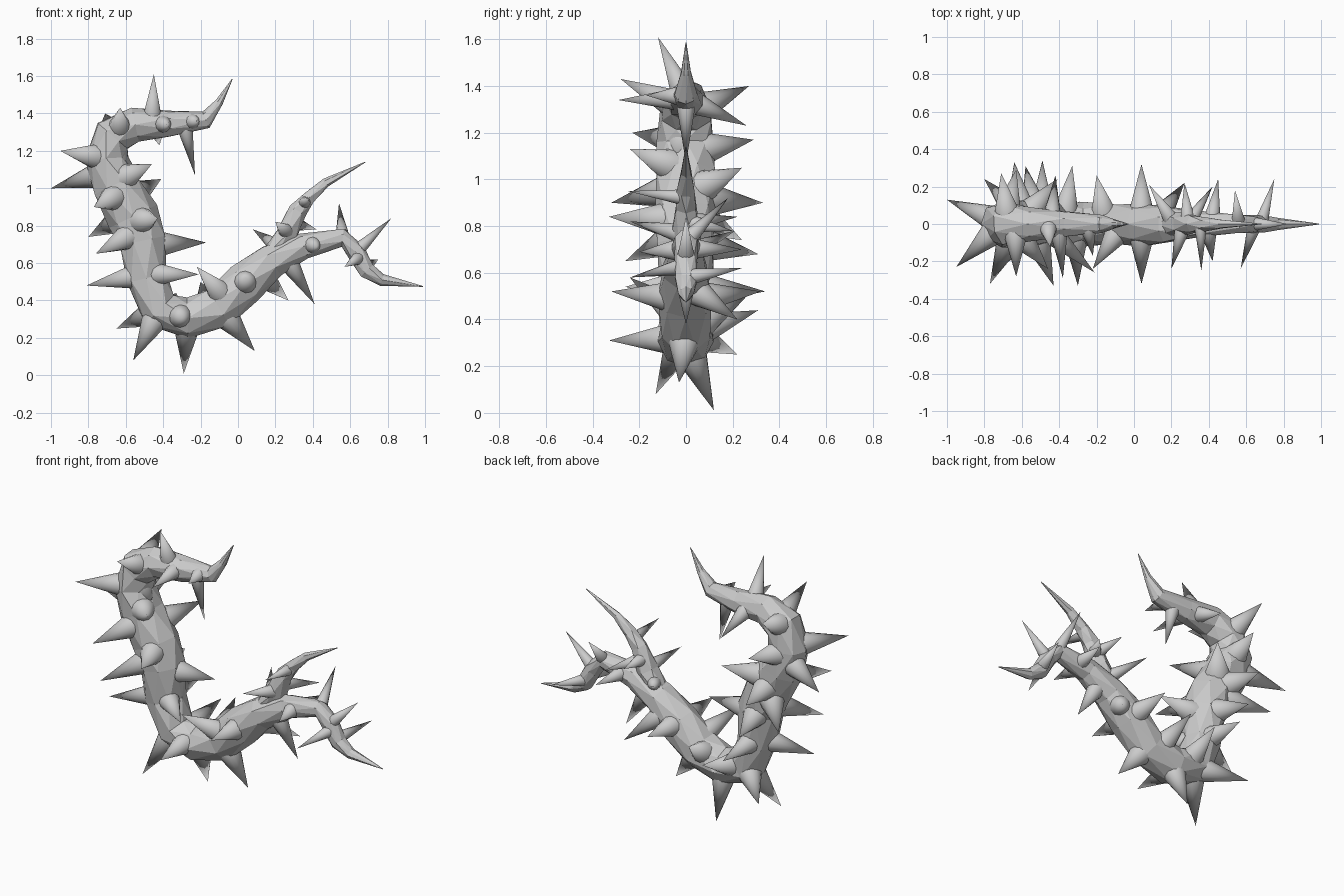
import bpy, bmesh, math, random
from mathutils import Vector

random.seed(4)
cube = bpy.data.objects.get("Cube")
if cube:
    bpy.data.objects.remove(cube, do_unlink=True)

GREY = (0.6, 0.6, 0.6, 1)
mat = bpy.data.materials.new("thorn_grey")
mat.use_nodes = True
mat.diffuse_color = GREY
mat.node_tree.nodes["Principled BSDF"].inputs["Base Color"].default_value = GREY


def finish(bm, name, smooth=False):
    mesh = bpy.data.meshes.new(name)
    bm.to_mesh(mesh)
    bm.free()
    mesh.materials.append(mat)
    for p in mesh.polygons:
        p.use_smooth = smooth and len(p.vertices) < 5
    obj = bpy.data.objects.new(name, mesh)
    bpy.context.collection.objects.link(obj)
    return obj


def tube(name, path, sides=8):
    """Faceted tube in the xz plane; path holds (x, z, radius)."""
    bm = bmesh.new()
    pts = [Vector((x, 0, z)) for x, z, r in path]
    rings = []
    for i, p in enumerate(pts):
        r = path[i][2]
        t = (pts[min(i + 1, len(pts) - 1)] - pts[max(i - 1, 0)]).normalized()
        across = Vector((t.z, 0, -t.x))
        ring = []
        for k in range(sides):
            a = 2 * math.pi * (k + 0.5 * (i % 2)) / sides
            rr = r * random.uniform(0.98, 1.1)
            ring.append(bm.verts.new(p + across * rr * math.cos(a) + Vector((0, rr * math.sin(a), 0))))
        rings.append(ring)
    for i, (a, b) in enumerate(zip(rings, rings[1:])):
        for k in range(sides):
            n = (k + 1) % sides
            if i % 2:
                bm.faces.new((a[k], a[n], b[n]))
                bm.faces.new((a[k], b[n], b[k]))
            else:
                bm.faces.new((a[k], a[n], b[k]))
                bm.faces.new((a[n], b[n], b[k]))
    bm.faces.new(rings[0])
    bm.faces.new(rings[-1])
    bmesh.ops.recalc_face_normals(bm, faces=bm.faces)
    return finish(bm, name)


def thorns(name, path, tips):
    """Cones that grow from the nearest place on the path out to each tip."""
    for n, tip in enumerate(tips):
        tip = Vector(tip)
        best = None
        for a, b in zip(path, path[1:]):
            for s in range(11):
                x, z, r = (u + (v - u) * s / 10 for u, v in zip(a, b))
                d = (tip - Vector((x, 0, z))).length - r
                if best is None or d < best[0]:
                    best = (d, Vector((x, 0, z)), r)
        out, centre, r = best
        axis = (tip - centre).normalized()
        base = centre + axis * r * 0.65
        length = (tip - base).length
        width = (0.014 + r * 0.38) * length / max(out, 0.05)
        bm = bmesh.new()
        bmesh.ops.create_cone(bm, cap_ends=True, segments=12, depth=length,
                              radius1=min(width, 0.08), radius2=0)
        bm.transform(axis.to_track_quat("Z", "Y").to_matrix().to_4x4())
        bmesh.ops.translate(bm, verts=bm.verts, vec=(base + tip) / 2)
        finish(bm, f"{name}_thorn_{n + 1}", smooth=True)


# Vine centre lines
hook = [(-.03, 1.585, .002), (-.1, 1.46, .022), (-.17, 1.365, .045), (-.37, 1.345, .07),
        (-.55, 1.34, .085), (-.67, 1.28, .11), (-.705, 1.16, .115)]
stem = [(-.705, 1.16, .115), (-.655, 1.02, .127), (-.56, .85, .132), (-.51, .72, .122),
        (-.49, .52, .108), (-.42, .35, .115)]
arm = [(-.42, .35, .115), (-.27, .305, .11), (-.1, .36, .113), (.04, .49, .11), (.18, .61, .095),
       (.35, .69, .07), (.56, .735, .048), (.63, .66, .048), (.69, .56, .045),
       (.77, .51, .03), (.99, .475, .002)]
twig = [(.17, .62, .06), (.26, .75, .06), (.32, .88, .047), (.38, .95, .037),
        (.47, 1.03, .024), (.68, 1.14, .002)]

tube("main_vine", hook + stem[1:] + arm[1:])
tube("side_twig", twig, 6)

# Thorn tips for each stretch of vine
thorns("hook", hook, [
    (-.45, -.12, 1.61), (-.63, -.28, 1.43), (-.95, -.23, 1.2), (-.23, 0, 1.07),
    (-.56, -.04, 1.12), (-.38, -.29, 1.34), (-.22, -.17, 1.36), (-.71, .27, 1.4),
    (-.42, .26, 1.23)])
thorns("stem", stem[:-1], [
    (-1, .13, 1), (-.77, -.32, .9), (-.46, -.24, 1.13), (-.43, -.33, .84), (-.8, .24, .74),
    (-.76, -.26, .65), (-.81, -.1, .48), (-.17, .02, .71), (-.41, .24, 1.05),
    (-.21, -.26, .54), (-.64, .33, .9), (-.58, .31, .68), (-.49, .34, .52), (-.63, .29, 1.17)])
thorns("arm", arm, [
    (-.65, .22, .25), (-.56, -.13, .08), (-.29, .12, .01), (-.3, -.33, .31), (.09, -.03, .13),
    (-.22, -.24, .58), (.04, -.32, .52), (.27, .22, .4), (.41, 0, .38), (.42, -.2, .69),
    (.54, .18, .92), (.82, 0, .84), (.57, -.24, .58), (.75, .24, .62), (.04, .32, .52),
    (-.33, .31, .44), (.45, .24, .7), (-.2, .26, .5)])
thorns("twig", twig, [
    (.2, -.24, .82), (.36, -.25, .95), (.27, .22, .84), (.42, .2, .78), (.08, .21, .78)])
